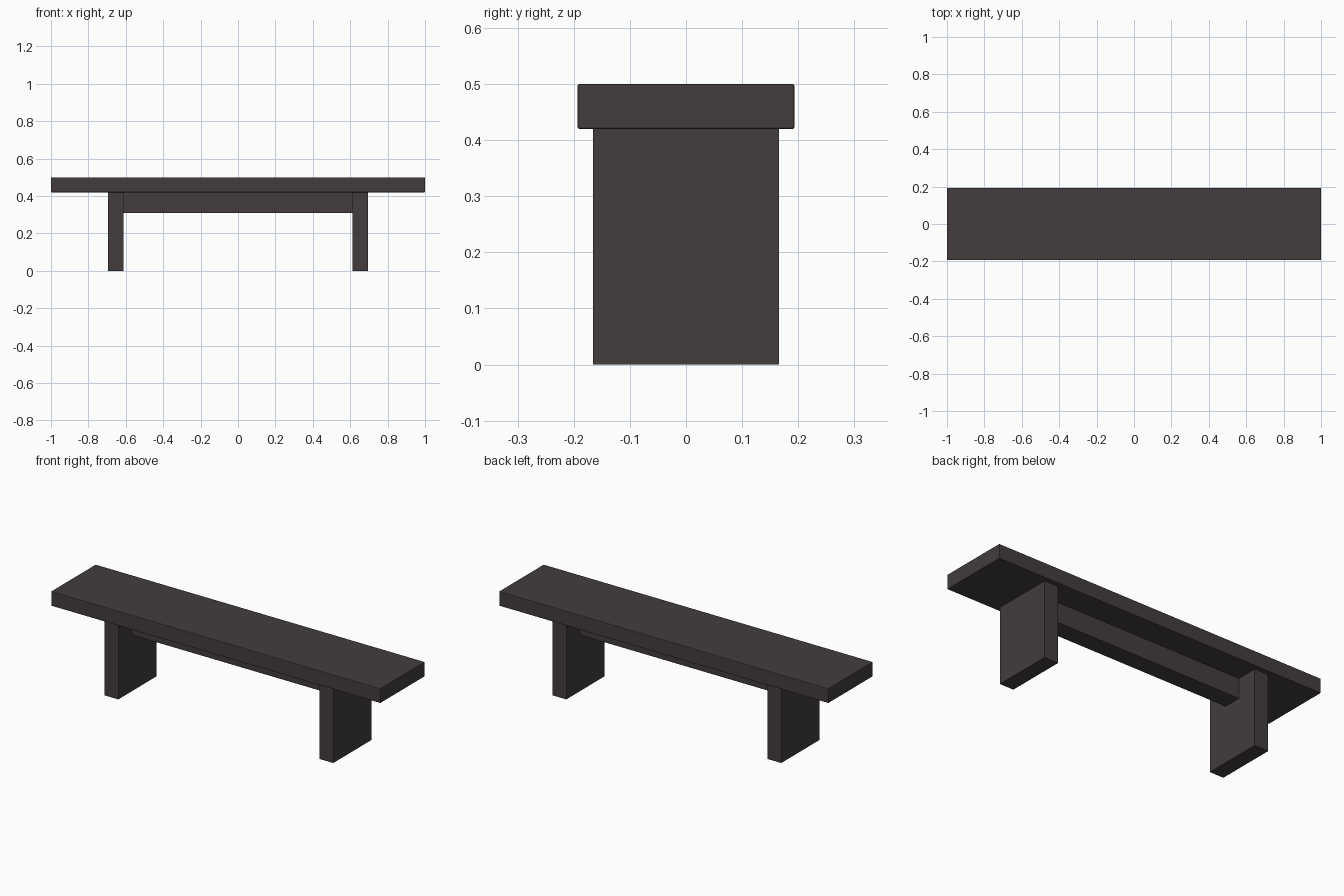
import bpy

if "Cube" in bpy.data.objects:
    bpy.data.objects.remove(bpy.data.objects["Cube"])

# Dark stained wood, used on every part
wood = bpy.data.materials.new("dark wood")
wood.diffuse_color = (0.056, 0.047, 0.046, 1.0)
wood.use_nodes = True
wood.node_tree.nodes["Principled BSDF"].inputs["Base Color"].default_value = wood.diffuse_color


def box(name, lo, hi, bevel=0.0):
    """Box between two corners, with an optional small edge bevel."""
    bpy.ops.mesh.primitive_cube_add(size=1)
    ob = bpy.context.object
    ob.name = name
    ob.location = [(a + b) / 2 for a, b in zip(lo, hi)]
    ob.scale = [b - a for a, b in zip(lo, hi)]
    bpy.ops.object.transform_apply(location=True, rotation=False, scale=True)
    ob.data.materials.append(wood)
    if bevel:
        mod = ob.modifiers.new("edge bevel", 'BEVEL')
        mod.width = bevel
        mod.segments = 2
    return ob


# Seat plank with slightly eased edges
box("seat", (-1, -0.193, 0.42), (1, 0.193, 0.50), 0.003)

# Slab legs
for side, name in ((-1, "left_leg"), (1, "right_leg")):
    x = 0.653 * side
    box(name, (x - 0.042, -0.166, 0), (x + 0.042, 0.166, 0.42))

# Stretcher rail under the seat, between the legs
box("rail", (-0.611, -0.05, 0.31), (0.611, 0.05, 0.42))
